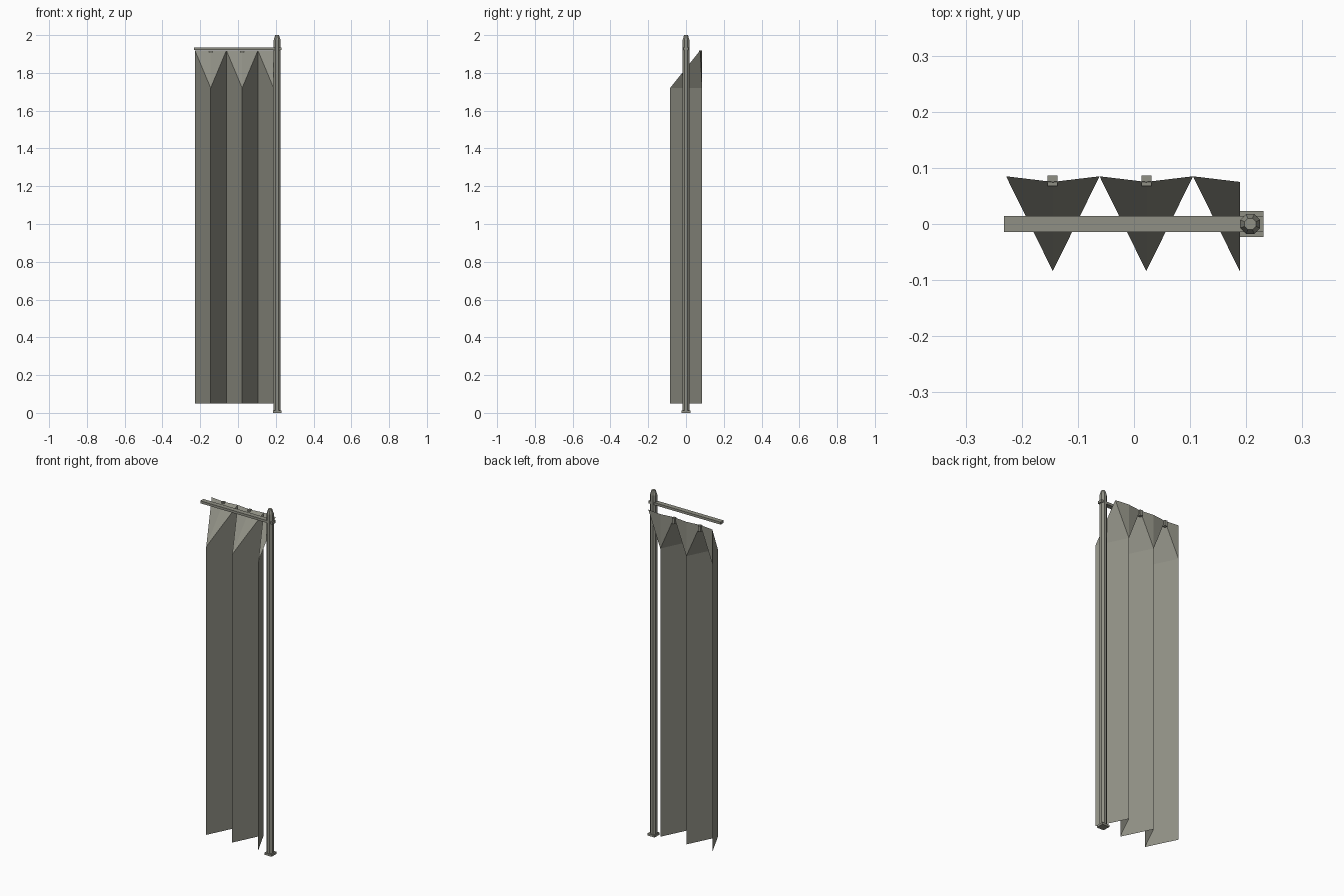
import bpy, bmesh, math

if "Cube" in bpy.data.objects:
    bpy.data.objects.remove(bpy.data.objects["Cube"])

mat = bpy.data.materials.new("olive grey")
mat.diffuse_color = (0.28, 0.28, 0.235, 1)
mat.use_nodes = True
mat.node_tree.nodes["Principled BSDF"].inputs["Base Color"].default_value = mat.diffuse_color


def make(name, bm):
    me = bpy.data.meshes.new(name)
    bm.to_mesh(me)
    bm.free()
    me.materials.append(mat)
    ob = bpy.data.objects.new(name, me)
    bpy.context.collection.objects.link(ob)
    return ob


def box(name, x0, x1, y0, y1, z0, z1):
    bm = bmesh.new()
    bmesh.ops.create_cube(bm, size=1)
    for v in bm.verts:
        v.co = (x0 if v.co.x < 0 else x1, y0 if v.co.y < 0 else y1, z0 if v.co.z < 0 else z1)
    return make(name, bm)


# Octagonal pole with a tapered tip
PX = 0.207
bm = bmesh.new()
rings = []
for z, r in ((0, 0.0193), (1.975, 0.0193), (2.0, 0.011)):
    rings.append([bm.verts.new((PX + r * math.cos(math.radians(22.5 + 45 * i)),
                                r * math.sin(math.radians(22.5 + 45 * i)), z)) for i in range(8)])
for lo, hi in zip(rings, rings[1:]):
    for i in range(8):
        j = (i + 1) % 8
        bm.faces.new((lo[i], lo[j], hi[j], hi[i]))
bm.faces.new(rings[0][::-1])
bm.faces.new(rings[-1])
make("pole", bm)

# Foot plate and top rail
box("foot_plate", 0.185, 0.231, -0.023, 0.023, 0, 0.012)
box("top_rail", -0.232, 0.231, -0.014, 0.014, 1.921, 1.935)

# Pleated curtain: zigzag folds gathered to a nearly straight top edge
bm = bmesh.new()
low, mid, top = [], [], []
for i in range(6):
    x = -0.228 + i * 0.0833
    front = i % 2
    y = -0.084 if front else 0.085
    low.append(bm.verts.new((x, y, 0.05)))
    mid.append(bm.verts.new((x, y, 1.72)))
    top.append(bm.verts.new((x, 0.075 if front else 0.085, 1.919)))
for i in range(5):
    bm.faces.new((low[i], low[i + 1], mid[i + 1], mid[i]))
    b, f = (i, i + 1) if i % 2 == 0 else (i + 1, i)
    # front skin and back skin of the gather fold along opposite diagonals
    tris = [(mid[b], mid[f], top[b]), (mid[f], top[f], top[b]),
            (mid[b], top[f], mid[f]), (mid[b], top[b], top[f])]
    for t in tris:
        bm.faces.new(t if b < f else t[::-1])
make("curtain", bm)

# Small clips behind the gathers
for n, x in enumerate((-0.145, 0.022)):
    box(f"clip_{n + 1}", x - 0.009, x + 0.009, 0.068, 0.086, 1.885, 1.918)
